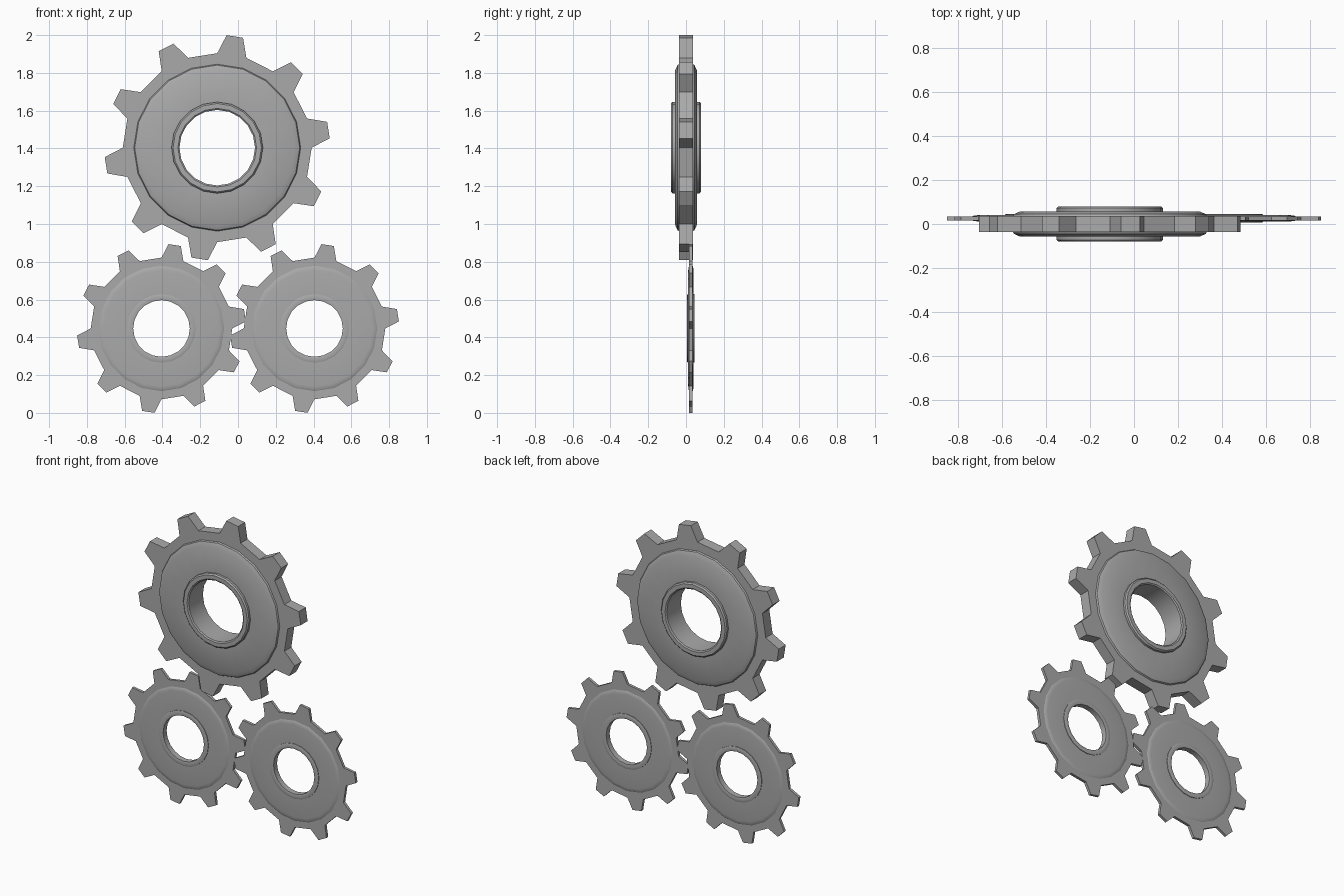
import bpy, bmesh, math
from mathutils import Vector

cube = bpy.data.objects.get("Cube")
if cube:
    bpy.data.objects.remove(cube, do_unlink=True)

grey = bpy.data.materials.new("plain grey")
grey.use_nodes = True
colour = (0.4, 0.4, 0.4, 1)
grey.diffuse_color = colour
grey.node_tree.nodes["Principled BSDF"].inputs["Base Color"].default_value = colour

TEETH = 10
SIDES = TEETH * 2
ROOT, TIP, TIP_HALF = 0.5, 0.596, 0.044
TURN = math.radians(9)

# (radius, depth) from the rim to the bore, front half only
HALF = [(ROOT, 0.036), (0.442, 0.036), (0.437, 0.045), (0.41, 0.057),
        (0.242, 0.057), (0.242, 0.072), (0.234, 0.08), (0.208, 0.08), (0.2, 0.074)]
PROFILE = [(r, -d) for r, d in HALF] + [(r, d) for r, d in reversed(HALF)]


def gear(name, location, size, depth):
    bm = bmesh.new()
    # Lathed body: closed profile turned around the y axis
    rings = []
    for i in range(SIDES):
        a = TURN + (i - 0.5) * math.tau / SIDES
        rings.append([bm.verts.new((r * math.cos(a), d, r * math.sin(a))) for r, d in PROFILE])
    rim = []
    n = len(PROFILE)
    for i in range(SIDES):
        here, after = rings[i], rings[(i + 1) % SIDES]
        for j in range(n):
            k = (j + 1) % n
            face = bm.faces.new((here[j], here[k], after[k], after[j]))
            if j == n - 1:
                rim.append(face)
    # Teeth: every other rim face drawn outward and narrowed
    for i, face in enumerate(bmesh.ops.extrude_discrete_faces(bm, faces=rim[::2])["faces"]):
        a = TURN + i * math.tau / TEETH
        out = Vector((math.cos(a), 0, math.sin(a)))
        side = Vector((-math.sin(a), 0, math.cos(a)))
        for v in face.verts:
            across = math.copysign(TIP_HALF, v.co.dot(side))
            v.co = out * TIP + side * across + Vector((0, v.co.y, 0))
    for v in bm.verts:
        v.co = Vector((v.co.x * size, v.co.y * depth, v.co.z * size))
    bmesh.ops.recalc_face_normals(bm, faces=bm.faces)
    mesh = bpy.data.meshes.new(name)
    bm.to_mesh(mesh)
    bm.free()
    mesh.materials.append(grey)
    mesh.shade_smooth()
    mesh.set_sharp_from_angle(angle=math.radians(30))
    obj = bpy.data.objects.new(name, mesh)
    obj.location = location
    bpy.context.collection.objects.link(obj)


gear("large_gear", (-0.11, 0, 1.404), 1, 1)
gear("small_gear_right", (-0.405, 0.026, 0.447), 0.75, 0.25)
gear("small_gear_left", (0.405, 0.026, 0.447), 0.75, 0.25)
